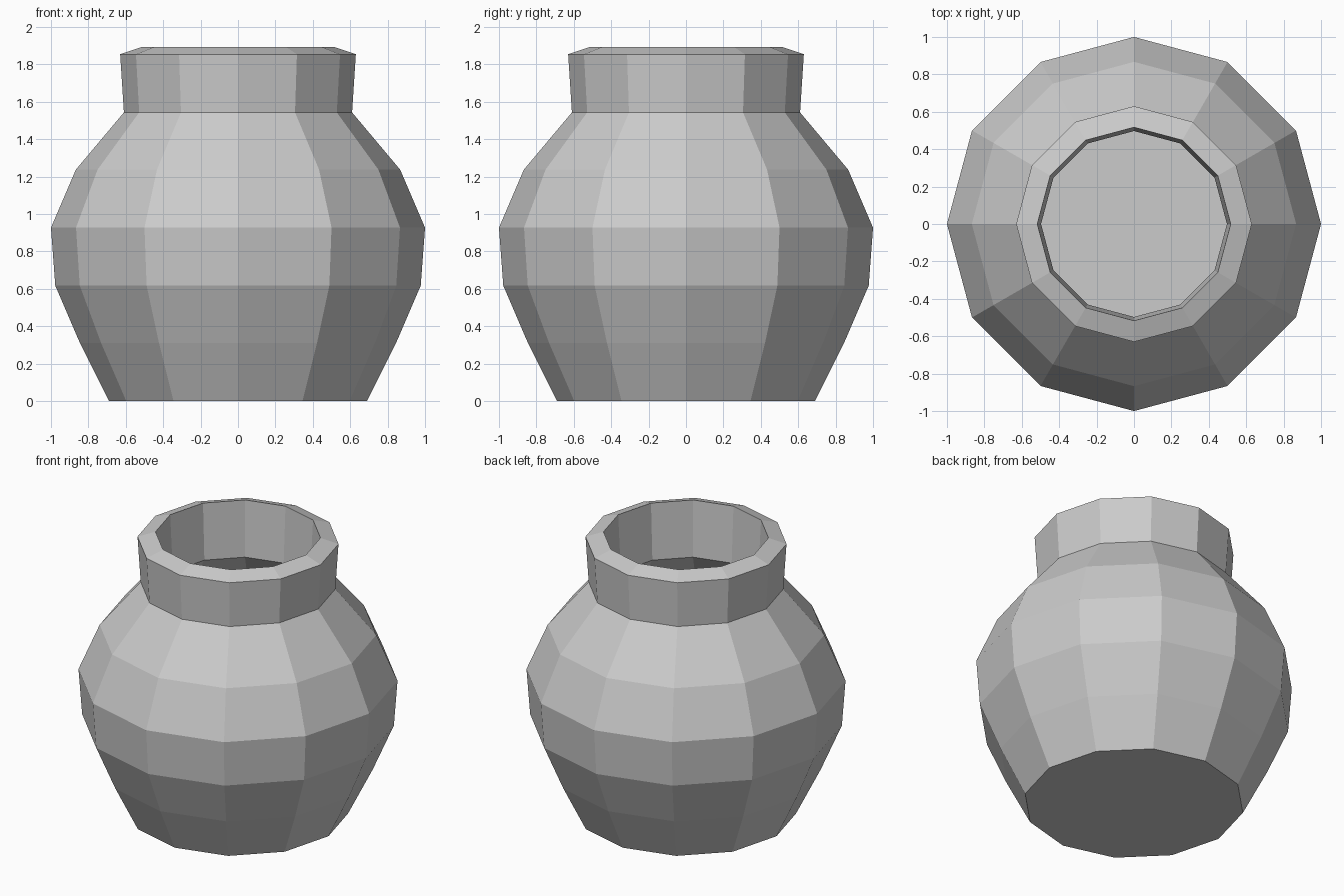
import bpy, bmesh
from math import cos, sin, tau

if "Cube" in bpy.data.objects:
    bpy.data.objects.remove(bpy.data.objects["Cube"])

SIDES = 12

# Wall section as (radius, height): outside going up, over the rim, inside going down
profile = [
    (0.69, 0.0), (0.845, 0.31), (0.977, 0.617), (1.0, 0.927),
    (0.867, 1.237), (0.61, 1.543), (0.63, 1.854),
    (0.517, 1.892), (0.497, 1.507), (0.768, 1.175), (0.887, 0.905),
    (0.865, 0.642), (0.74, 0.358), (0.62, 0.093),
]

bm = bmesh.new()
rings = [[bm.verts.new((r * cos(tau * i / SIDES), r * sin(tau * i / SIDES), z))
          for i in range(SIDES)] for r, z in profile]

# Walls
for a, b in zip(rings, rings[1:]):
    for i in range(SIDES):
        j = (i + 1) % SIDES
        bm.faces.new((a[i], a[j], b[j], b[i]))

# Underside and inner floor
bm.faces.new(rings[0][::-1])
bm.faces.new(rings[-1])
bmesh.ops.recalc_face_normals(bm, faces=bm.faces[:])

mesh = bpy.data.meshes.new("pot")
bm.to_mesh(mesh)
bm.free()
pot = bpy.data.objects.new("pot", mesh)
bpy.context.collection.objects.link(pot)
